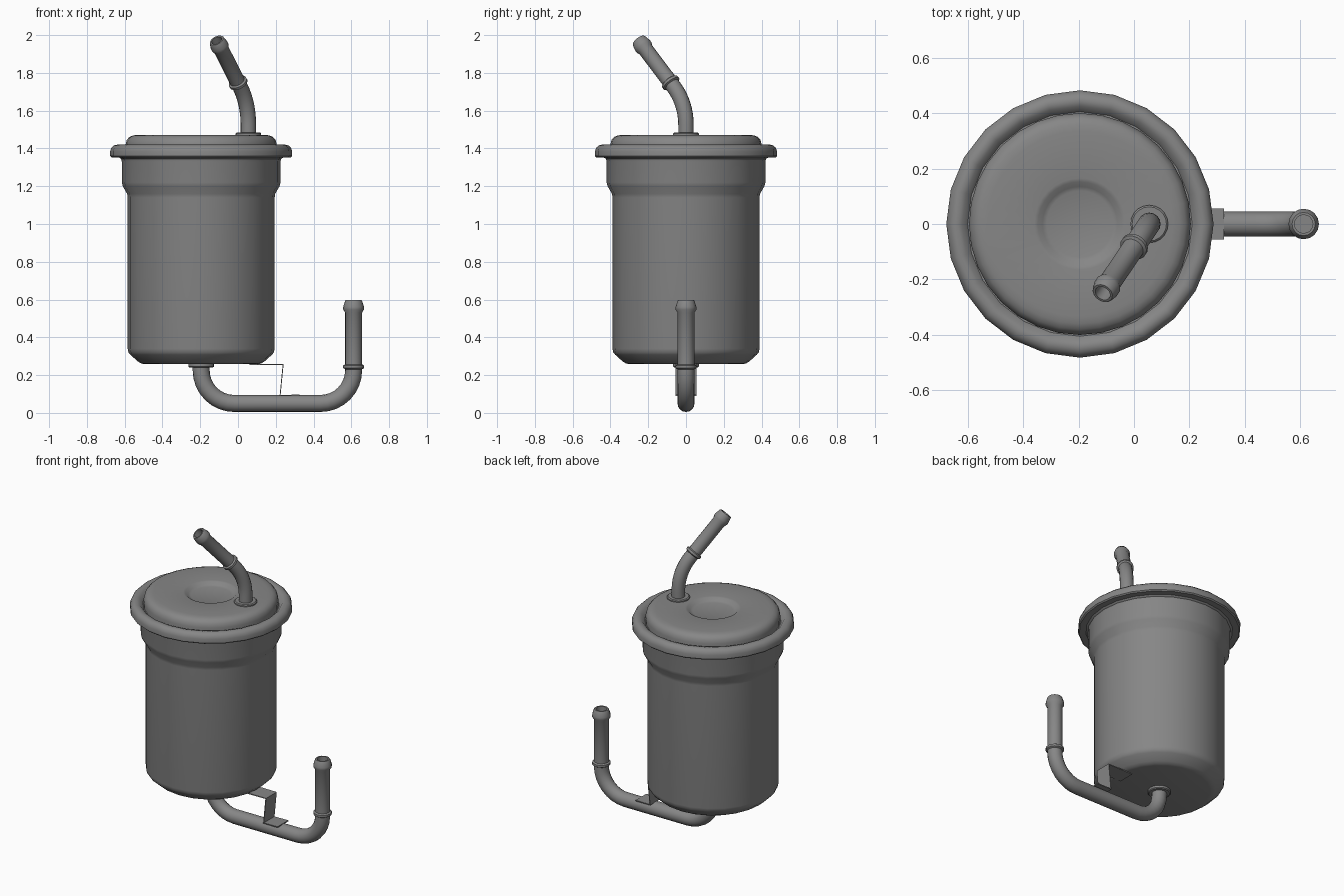
import bpy, bmesh, math
from mathutils import Vector, Matrix

cube = bpy.data.objects.get("Cube")
if cube:
    bpy.data.objects.remove(cube)

GREY = (0.24, 0.24, 0.24, 1)
metal = bpy.data.materials.new("grey metal")
metal.use_nodes = True
metal.diffuse_color = GREY
metal.node_tree.nodes["Principled BSDF"].inputs["Base Color"].default_value = GREY

AXIS_X = -0.195
UP = Vector((0, 0, 1))


def finish(name, bm, smooth=True):
    bmesh.ops.recalc_face_normals(bm, faces=bm.faces)
    mesh = bpy.data.meshes.new(name)
    bm.to_mesh(mesh)
    bm.free()
    obj = bpy.data.objects.new(name, mesh)
    bpy.context.collection.objects.link(obj)
    mesh.materials.append(metal)
    if smooth:
        bpy.ops.object.select_all(action='DESELECT')
        obj.select_set(True)
        bpy.context.view_layer.objects.active = obj
        bpy.ops.object.shade_smooth_by_angle(angle=math.radians(40))
    return obj


def sweep(name, stations, sides):
    """Skin circles given as (centre, direction, radius), capped at both ends."""
    bm = bmesh.new()
    side, last, rings = Vector((1, 0, 0)), UP, []
    for centre, direction, radius in stations:
        side = last.rotation_difference(direction) @ side
        last = direction
        other = direction.cross(side)
        ring = []
        for i in range(sides):
            a = math.tau * i / sides
            ring.append(bm.verts.new(centre + radius * (side * math.cos(a) + other * math.sin(a))))
        rings.append(ring)
    for r0, r1 in zip(rings, rings[1:]):
        for i in range(sides):
            j = (i + 1) % sides
            bm.faces.new((r0[i], r0[j], r1[j], r1[i]))
    bm.faces.new(rings[0])
    bm.faces.new(rings[-1])
    return finish(name, bm)


def lathe(name, profile, x=AXIS_X, sides=24):
    return sweep(name, [(Vector((x, 0, z)), UP, r) for r, z in profile], sides)


def bent_path(corners, bend, steps=8):
    """Round the inner corners and return (point, direction) pairs."""
    pts = [Vector(c) for c in corners]
    path = [(pts[0], (pts[1] - pts[0]).normalized())]
    for a, b, c in zip(pts, pts[1:], pts[2:]):
        d0, d1 = (b - a).normalized(), (c - b).normalized()
        angle = d0.angle(d1)
        start = b - d0 * bend * math.tan(angle / 2)
        axis = d0.cross(d1).normalized()
        centre = start + axis.cross(d0) * bend
        for i in range(steps + 1):
            turn = Matrix.Rotation(angle * i / steps, 3, axis)
            path.append((centre + turn @ (start - centre), turn @ d0))
    return path, pts[-1]


def hose_pipe(name, corners, bend, radius, bead_at, flare):
    """Bent pipe with a bead, a barbed nozzle and an open bore."""
    path, tip = bent_path(corners, bend)
    d = path[-1][1]
    stations = [(p, t, radius) for p, t in path]
    bead = [(bead_at + 0.016, 0), (bead_at + 0.01, 0.01), (bead_at - 0.004, 0.01),
            (bead_at - 0.01, 0)]
    barb = [(0.066, 0), (0.05, flare), (0.036, flare), (0.004, 0.0), (0, -0.003),
            (0, -0.012), (0.08, -0.012)]
    stations += [(tip - d * back, d, radius + grow) for back, grow in bead + barb]
    return sweep(name, stations, 16)


# Canister with a stepped neck and chamfered base
lathe("canister", [
    (0.30, 0.258), (0.318, 0.262), (0.335, 0.272), (0.375, 0.308), (0.385, 0.32), (0.389, 0.34),
    (0.389, 1.14), (0.392, 1.16), (0.415, 1.20), (0.42, 1.22), (0.42, 1.33),
    (0.424, 1.345), (0.435, 1.352), (0.44, 1.36)])

# Rolled rim
lathe("rolled_rim", [
    (0.42, 1.353), (0.475, 1.353), (0.482, 1.36), (0.482, 1.385), (0.476, 1.403),
    (0.462, 1.416), (0.445, 1.42), (0.425, 1.415), (0.405, 1.39), (0.38, 1.39)])

# Lid with a shallow centre dimple
lathe("lid", [
    (0.40, 1.38), (0.40, 1.422), (0.394, 1.445), (0.38, 1.461), (0.36, 1.469), (0.335, 1.472),
    (0.165, 1.472), (0.152, 1.469), (0.135, 1.455), (0.12, 1.45)], sides=32)

# Outlet pipe on the lid
OUT_X = 0.055
lathe("outlet_collar", [(0.068, 1.465), (0.068, 1.479), (0.062, 1.484), (0.04, 1.484)], OUT_X, 20)
hose_pipe("outlet_pipe", [(OUT_X, 0, 1.465), (OUT_X, 0, 1.64), (-0.113, -0.25, 1.972)],
          0.30, 0.041, 0.30, 0.007)

# Inlet pipe below the canister
lathe("inlet_collar", [(0.045, 0.24), (0.062, 0.24), (0.068, 0.245), (0.068, 0.262)], sides=20)
hose_pipe("inlet_pipe", [(AXIS_X, 0, 0.262), (AXIS_X, 0, 0.05), (0.612, 0, 0.05),
                         (0.612, 0, 0.597)], 0.175, 0.045, 0.35, 0.01)

# Folded sheet bracket between canister and inlet pipe
bm = bmesh.new()
rows = [[bm.verts.new((x, y, z)) for y in (-0.055, 0.055)]
        for x, z in [(0.06, 0.257), (0.239, 0.257), (0.223, 0.093), (0.325, 0.093)]]
for (a, b), (c, d) in zip(rows, rows[1:]):
    bm.faces.new((a, b, d, c))
bracket = finish("bracket", bm, smooth=False)
sheet = bracket.modifiers.new("sheet thickness", 'SOLIDIFY')
sheet.thickness = 0.007
sheet.offset = 0
